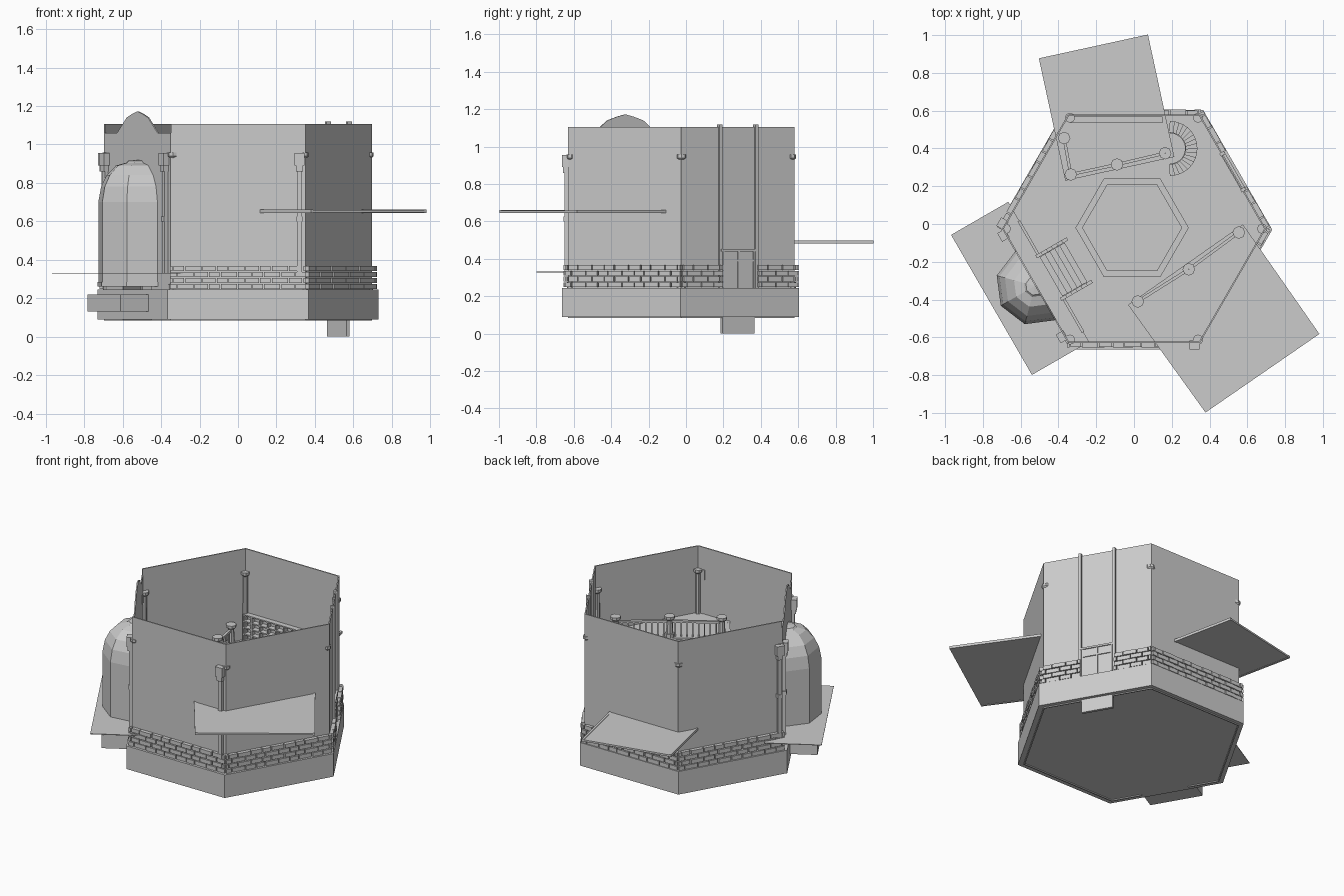
import bpy, bmesh, math
from mathutils import Matrix, Vector

if "Cube" in bpy.data.objects:
    bpy.data.objects.remove(bpy.data.objects["Cube"])

CY, AP, TOP = -0.025, 0.605, 1.105
I = Matrix.Identity(4)

def finish(name, bm):
    bmesh.ops.recalc_face_normals(bm, faces=bm.faces)
    me = bpy.data.meshes.new(name)
    bm.to_mesh(me)
    bm.free()
    ob = bpy.data.objects.new(name, me)
    bpy.context.collection.objects.link(ob)
    return ob

def frame(deg, ap=AP):
    # local x along the wall, y outwards, z up
    return (Matrix.Translation((0, CY, 0)) @ Matrix.Rotation(math.radians(deg - 90), 4, 'Z')
            @ Matrix.Translation((0, ap, 0)))

def box(bm, m, x0, x1, y0, y1, z0, z1):
    t = Matrix.Translation(((x0 + x1) / 2, (y0 + y1) / 2, (z0 + z1) / 2))
    s = Matrix.Diagonal((x1 - x0, y1 - y0, z1 - z0, 1))
    bmesh.ops.create_cube(bm, size=1, matrix=m @ t @ s)

def prism(bm, pts, z0, z1):
    f = bm.faces.new([bm.verts.new((x, y, z0)) for x, y in pts])
    r = bmesh.ops.extrude_face_region(bm, geom=[f])
    bmesh.ops.translate(bm, verts=[v for v in r['geom'] if isinstance(v, bmesh.types.BMVert)],
                        vec=(0, 0, z1 - z0))
    bm.faces.new([bm.verts.new((x, y, z0)) for x, y in pts])

def lathe(bm, m, prof, n, a0=0, a1=360):
    full = a1 - a0 >= 360
    rings = []
    for k in range(n if full else n + 1):
        a = math.radians(a0 + (a1 - a0) * k / n)
        rings.append([bm.verts.new(m @ Vector((r * math.cos(a), r * math.sin(a), z))) for r, z in prof])
    for k in range(n):
        p, q = rings[k], rings[(k + 1) % len(rings)]
        for i in range(len(prof) - 1):
            bm.faces.new((p[i], q[i], q[i + 1], p[i + 1]))

def column(bm, x, y, z0, z1, r=.02):
    h = min(.03, (z1 - z0) / 5)
    prof = [(.001, z0), (r * 1.4, z0), (r * 1.4, z0 + h), (r, z0 + h), (r * .85, z1 - h),
            (r * 1.5, z1 - h * .6), (r * 1.5, z1), (.001, z1)]
    lathe(bm, Matrix.Translation((x, y, 0)), prof, 8)

def hexagon(r, cx=0, cy=CY):
    return [(cx + r * math.cos(math.radians(60 * k)), cy + r * math.sin(math.radians(60 * k))) for k in range(6)]

# hexagonal plinth with floor and central dais
bm = bmesh.new(); prism(bm, hexagon(.732, 0, -.03), .09, .245); finish("plinth", bm)
bm = bmesh.new()
prism(bm, hexagon(.30, -.01, -.02), .245, .26)
prism(bm, hexagon(.265, -.01, -.02), .26, .275)
finish("dais", bm)

# five plain walls
bm = bmesh.new()
for d in (90, 30, -30, -90, 150):
    box(bm, frame(d), -.348, .348, -.008, 0, .083, TOP)
finish("walls", bm)

# apse wall: arched opening and ogee crest
bm = bmesh.new()
half = [(.348, .083), (.348, 1.06), (.21, 1.06), (.16, 1.10), (.11, 1.14), (.05, 1.16)]
hole = [(.05, .85), (.11, .80), (.15, .72), (.15, .083)]
right = half + [(0, 1.172)]
out = right + [(-x, z) for x, z in reversed(half)]
out += [(-x, z) for x, z in reversed(hole)] + [(0, .88)] + hole
M = frame(210)
f = bm.faces.new([bm.verts.new(M @ Vector((x, -.008, z))) for x, z in out])
r = bmesh.ops.extrude_face_region(bm, geom=[f])
bmesh.ops.translate(bm, verts=[v for v in r['geom'] if isinstance(v, bmesh.types.BMVert)],
                    vec=M.to_3x3() @ Vector((0, .008, 0)))
bm.faces.new([bm.verts.new(M @ Vector((x, -.008, z))) for x, z in out])
finish("apse_wall", bm)

# half octagon apse with faceted dome
bm = bmesh.new()
lathe(bm, M, [(.001, .26), (.215, .26), (.215, .285), (.21, .285), (.21, .70), (.195, .78), (.165, .84),
              (.115, .89), (.06, .905), (.05, .915), (.001, .92)], 4, 0, 180)
finish("apse", bm)
bm = bmesh.new(); box(bm, M, -.17, .17, -.02, .20, .13, .22); finish("apse_footing", bm)

# entrance platform, steps and railings
bm = bmesh.new(); box(bm, M, -.40, .456, -.10, .25, .328, .332); finish("apse_platform", bm)
bm = bmesh.new()
for i in range(5):
    box(bm, M, -.12, .12, -.13 - .03 * i, -.10 - .03 * i, .245, .32 - .015 * i)
finish("entrance_steps", bm)
bm = bmesh.new()
for s in (-1, 1):
    xs = sorted((s * .13, s * .34))
    box(bm, M, *xs, -.105, -.09, .40, .415)
    for k in range(8):
        x = s * (.13 + .028 * k)
        box(bm, M, x - .004, x + .004, -.102, -.094, .33, .40)
    for k in range(6):
        y, z = -.10 - .031 * k, .42 - .015 * k
        box(bm, M, s * .13 - .004, s * .13 + .004, y - .004, y + .004, .245, z)
        box(bm, M, s * .13 - .009, s * .13 + .009, y - .018, y + .018, z - .008, z + .008)
finish("entrance_railings", bm)

# brick courses round the outside
bm = bmesh.new()
def bricks(m, a, b):
    for row in range(4):
        z = .248 + row * .031
        x = a - (.04 if row % 2 else 0)
        k = 0
        while x < b - .005:
            w = .075 + .014 * ((k * 7 + row * 3) % 3 - 1)
            x0, x1 = max(x, a), min(x + w - .006, b)
            if x1 - x0 > .005:
                box(bm, m, x0, x1, -.002, .022 + .003 * ((k + row) % 2), z, z + .026)
            x += w
            k += 1
for d in (90, -30, -90, 150):
    bricks(frame(d), -.355, .355)
bricks(frame(30), -.355, -.115)
bricks(frame(30), .105, .355)
finish("bricks", bm)

# door with tall frame strips
D = frame(30)
bm = bmesh.new()
box(bm, D, -.10, .10, -.012, .006, 0, .45)
finish("door", bm)
bm = bmesh.new()
for x in (-.11, .11):
    box(bm, D, x - .009, x + .009, -.015, .012, .245, 1.118)
box(bm, D, -.11, .11, 0, .013, .44, .452)
box(bm, D, -.10, .10, 0, .012, .385, .395)
for x in (-.095, 0, .095):
    box(bm, D, x - .005, x + .005, 0, .012, .245, .45)
finish("door_frame", bm)

# corner columns
bm = bmesh.new()
for k in range(6):
    a = math.radians(60 * k)
    column(bm, .678 * math.cos(a), CY + .678 * math.sin(a), .245, .957, .018)
finish("corner_columns", bm)

# outer pilasters beside the apse
bm = bmesh.new()
for m, x in ((M, -.305), (M, .315), (frame(-90), -.32), (frame(150), -.325)):
    box(bm, m, x - .012, x + .012, -.01, .02, .33, .86)
    box(bm, m, x - .016, x + .016, -.01, .024, .60, .625)
    box(bm, m, x - .018, x + .018, -.01, .028, .86, .89)
    box(bm, m, x - .026, x + .026, -.012, .034, .89, .955)
finish("pilasters", bm)

# two upper balconies with trimmed edges, posts and rails
def balcony(name, pts, z, posts):
    bm = bmesh.new()
    prism(bm, pts, z - .006, z + .006)
    for i in (1, 3):
        p, q = Vector(pts[i]), Vector(pts[(i + 1) % 4])
        d = q - p
        m = Matrix.Translation((p.x, p.y, 0)) @ Matrix.Rotation(math.atan2(d.y, d.x), 4, 'Z')
        box(bm, m, 0, d.length, 0, .014, z - .008, z + .009)
    finish(name + "_deck", bm)
    bm = bmesh.new()
    for x, y in posts:
        column(bm, x, y, .245, z, .016)
        column(bm, x, y, z, z + .145, .022)
    finish(name + "_posts", bm)
    bm = bmesh.new()
    for a, b in zip(posts, posts[1:]):
        d = Vector(b) - Vector(a)
        m = Matrix.Translation((*a, 0)) @ Matrix.Rotation(math.atan2(d.y, d.x), 4, 'Z')
        box(bm, m, 0, d.length, -.008, .008, z + .10, z + .115)
        n = int(d.length / .035)
        for k in range(1, n):
            x = d.length * k / n
            box(bm, m, x - .004, x + .004, -.004, .004, z, z + .10)
    finish(name + "_railing", bm)

balcony("back_balcony", [(-.49, .88), (.06, 1.0), (.20, .352), (-.35, .232)], .49,
        [(-.37, .455), (-.335, .262), (-.09, .315), (.165, .375)])
balcony("front_balcony", [(.97, -.59), (.39, -.99), (-.02, -.42), (.565, -.01)], .652,
        [(.555, -.045), (.29, -.24), (.02, -.41)])

# shelves on the back wall above the balcony
B = frame(90)
bm = bmesh.new()
for k in range(5):
    z = .50 + .043 * k
    box(bm, B, -.34, .15, -.045, -.01, z, z + .008)
for k in range(9):
    x = -.34 + .06 * k
    box(bm, B, x, x + .008, -.045, -.01, .49, .68)
finish("back_shelves", bm)

# curved staircase up to the back balcony
bm = bmesh.new()
N = 18
for k in range(N):
    a = math.radians(-90 + 180 * (k + .5) / N)
    m = Matrix.Translation((.19, .40, 0)) @ Matrix.Rotation(a, 4, 'Z')
    z = .26 + .23 * k / (N - 1)
    box(bm, m, .085, .145, -.0125, .0125, z - .015, z)
lathe(bm, Matrix.Translation((.19, .40, 0)), [(.08, .245), (.08, .50), (.086, .50), (.086, .245)], 18, -90, 90)
finish("curved_stairs", bm)
